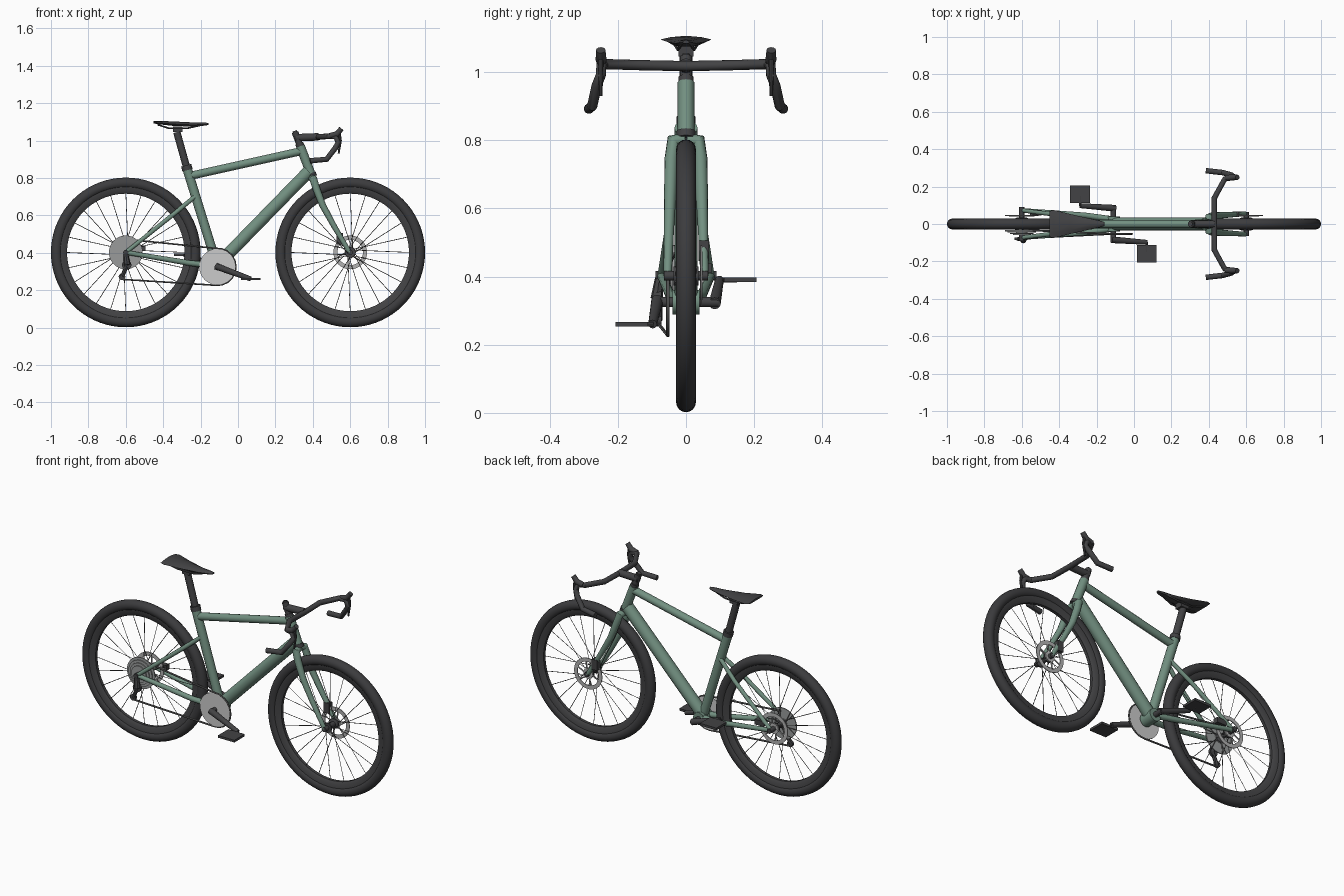
import bpy, bmesh, math
from mathutils import Vector

if "Cube" in bpy.data.objects:
    bpy.data.objects.remove(bpy.data.objects["Cube"])


def material(name, r, g, b):
    m = bpy.data.materials.new(name)
    m.use_nodes = True
    m.diffuse_color = (r, g, b, 1)
    bsdf = next(n for n in m.node_tree.nodes if n.type == 'BSDF_PRINCIPLED')
    bsdf.inputs["Base Color"].default_value = (r, g, b, 1)
    return m


GREEN = material("sage green paint", .17, .28, .22)
RUBBER = material("tyre rubber", .045, .045, .048)
BLACK = material("black parts", .055, .055, .058)
GREY = material("cassette grey", .32, .33, .33)
SILVER = material("chainring silver", .6, .6, .6)
STEEL = material("rotor steel", .45, .45, .45)
CHAIN = material("chain grey", .13, .13, .13)


def finish(obj, mat):
    obj.data.materials.clear()
    obj.data.materials.append(mat)
    bpy.ops.object.select_all(action='DESELECT')
    obj.select_set(True)
    bpy.context.view_layer.objects.active = obj
    bpy.ops.object.shade_smooth_by_angle(angle=math.radians(35))
    return obj


def mesh_object(name, bm, mat):
    bmesh.ops.recalc_face_normals(bm, faces=bm.faces)
    me = bpy.data.meshes.new(name)
    bm.to_mesh(me)
    bm.free()
    obj = bpy.data.objects.new(name, me)
    bpy.context.collection.objects.link(obj)
    return finish(obj, mat)


def tubes(name, paths, radius, mat, res=4):
    """Round tubes along one or more paths; radius is a number or a list per point."""
    cu = bpy.data.curves.new(name, 'CURVE')
    cu.dimensions = '3D'
    cu.bevel_depth = 1
    cu.bevel_resolution = res
    cu.use_fill_caps = True
    for pts in paths:
        sp = cu.splines.new('POLY')
        sp.points.add(len(pts) - 1)
        for i, p in enumerate(pts):
            sp.points[i].co = (*p, 1)
            sp.points[i].radius = radius[i] if isinstance(radius, list) else radius
    obj = bpy.data.objects.new(name, cu)
    bpy.context.collection.objects.link(obj)
    bpy.ops.object.select_all(action='DESELECT')
    obj.select_set(True)
    bpy.context.view_layer.objects.active = obj
    bpy.ops.object.convert(target='MESH')
    return finish(bpy.context.view_layer.objects.active, mat)


def lathe(name, profile, centre, mat, steps=48, closed=True):
    """Spin a (radius, y) profile about the y axis."""
    bm = bmesh.new()
    vs = [bm.verts.new((r, y, 0)) for r, y in profile]
    es = [bm.edges.new((a, b)) for a, b in zip(vs, vs[1:])]
    if closed:
        es.append(bm.edges.new((vs[-1], vs[0])))
    bmesh.ops.spin(bm, geom=vs + es, cent=(0, 0, 0), axis=(0, 1, 0),
                   angle=math.tau, steps=steps, use_merge=True)
    bmesh.ops.remove_doubles(bm, verts=bm.verts, dist=1e-5)
    bmesh.ops.translate(bm, verts=bm.verts, vec=centre)
    return mesh_object(name, bm, mat)


def disc(name, r, y0, y1, x, z, mat, steps=32):
    return lathe(name, [(0, y0), (r, y0), (r, y1), (0, y1)], (x, 0, z), mat, steps, False)


def box(name, size, centre, mat):
    bm = bmesh.new()
    bmesh.ops.create_cube(bm, size=1)
    bmesh.ops.scale(bm, vec=size, verts=bm.verts)
    bmesh.ops.translate(bm, vec=centre, verts=bm.verts)
    return mesh_object(name, bm, mat)


def polar(x, z, r, a, y=0):
    return (x + r * math.cos(a), y, z + r * math.sin(a))


def mirrored(pts):
    return [[(x, s * y, z) for x, y, z in pts] for s in (-1, 1)]


AXLE_Z, WHEEL_X = .402, .6

# Wheels with tyre, rim, spokes, hub and brake rotor
for label, x, half in (("front", WHEEL_X, .055), ("rear", -WHEEL_X, .08)):
    c = (x, 0, AXLE_Z)
    ring = [(.371 + .029 * math.cos(math.tau * i / 16), .029 * math.sin(math.tau * i / 16))
            for i in range(16)]
    lathe(label + "_tyre", ring, c, RUBBER, 72)
    lathe(label + "_rim", [(.352, -.02), (.328, -.018), (.314, -.009),
                           (.314, .009), (.328, .018), (.352, .02)], c, BLACK, 72)
    spokes = []
    for i in range(24):
        a = math.tau * i / 24
        side = 1 if i % 2 else -1
        lean = .5 if i % 4 < 2 else -.5
        spokes.append([polar(x, AXLE_Z, .026, a + lean, .03 * side),
                       polar(x, AXLE_Z, .318, a, .004 * side)])
    tubes(label + "_spokes", spokes, .0018, CHAIN, 0)
    lathe(label + "_hub", [(0, -.036), (.028, -.036), (.028, -.028), (.015, -.022),
                           (.015, .022), (.028, .028), (.028, .036), (0, .036)],
          c, BLACK, 24, False)
    disc(label + "_axle", .014, -half - .01, half + .01, x, AXLE_Z, BLACK, 16)
    lathe(label + "_rotor", [(.09, .043), (.09, .047), (.068, .047), (.068, .043)], c, STEEL)
    arms = [[polar(x, AXLE_Z, .02, math.tau * i / 6, .045),
             polar(x, AXLE_Z, .072, math.tau * i / 6 + .35, .045)] for i in range(6)]
    tubes(label + "_rotor_arms", arms, .004, STEEL, 1)
    disc(label + "_rotor_carrier", .03, .042, .048, x, AXLE_Z, STEEL, 24)

# Brake calipers
box("front_caliper", (.035, .03, .06), (.545, .052, .475), BLACK)
box("rear_caliper", (.06, .03, .03), (-.525, .06, .425), BLACK)

# Frame
BB = Vector((-.11, 0, .325))


def head(z):
    """Point on the steering axis at a height."""
    return (.335 - (z - .965) * .38, 0, z)


tubes("seat_tube", [[BB, (-.275, 0, .858)]], .025, GREEN)
tubes("top_tube", [[(-.262, 0, .81), (.345, 0, .945)]], .0215, GREEN)
tubes("down_tube", [[(-.1, 0, .345), (.378, 0, .835)]], .034, GREEN, 5)
tubes("head_tube", [[head(.81), head(.97)]], .0245, GREEN)
disc("bottom_bracket_shell", .036, -.04, .04, BB.x, BB.z, GREEN)
tubes("chainstays", mirrored([(-.12, .025, .33), (-.26, .046, .345), (-.6, .073, AXLE_Z)]),
      [.017, .015, .012], GREEN)
tubes("seatstays", mirrored([(-.225, .012, .705), (-.34, .04, .61), (-.6, .073, AXLE_Z)]),
      [.012, .012, .011], GREEN)

# Fork
tubes("fork_legs", mirrored([(.395, .006, .8), (.402, .038, .797), (.418, .043, .745),
                             (.452, .046, .655), (.515, .05, .54), (.597, .054, AXLE_Z)]),
      [.02, .021, .02, .018, .015, .012], GREEN)
tubes("lower_headset", [[head(.805), head(.825)]], .028, BLACK)
tubes("upper_headset", [[head(.968), head(.985)]], .022, BLACK)

# Seatpost and saddle
tubes("seatpost", [[(-.27, 0, .84), (-.327, 0, 1.045)]], .0195, BLACK)
tubes("seat_collar", [[(-.27, 0, .842), (-.277, 0, .868)]], .028, BLACK)
box("saddle_clamp", (.05, .045, .03), (-.322, 0, 1.06), BLACK)
tubes("saddle_rails", mirrored([(-.43, .035, 1.085), (-.37, .024, 1.066), (-.27, .024, 1.066),
                                (-.18, .008, 1.086)]), .005, BLACK, 1)
bm = bmesh.new()
loops = []
for x, w, z, drop in ((-.452, .068, 1.104, .012), (-.43, .075, 1.106, .018),
                      (-.34, .053, 1.102, .024), (-.24, .03, 1.097, .022),
                      (-.175, .016, 1.096, .016), (-.158, .01, 1.094, .01)):
    top = [(x, w * t, z - drop * .6 * t * t) for t in (-1, -.6, 0, .6, 1)]
    under = [(x, w * t, z - drop) for t in (.7, 0, -.7)]
    loops.append([bm.verts.new(p) for p in top + under])
for a, b in zip(loops, loops[1:]):
    for i in range(len(a)):
        j = (i + 1) % len(a)
        bm.faces.new((a[i], a[j], b[j], b[i]))
bm.faces.new(loops[0])
bm.faces.new(loops[-1])
mesh_object("saddle", bm, BLACK)

# Stem and drop handlebar
tubes("steerer", [[head(.98), head(1.045)]], .018, BLACK)
tubes("stem_cap", [[head(1.04), head(1.052)]], .012, BLACK)
tubes("stem", [[(.305, 0, 1.015), (.43, 0, 1.02)]], .02, BLACK)
tubes("handlebar", mirrored([(.43, 0, 1.017), (.43, .14, 1.02), (.485, .24, 1.023),
                             (.522, .248, 1.02), (.536, .25, .99), (.52, .262, .96),
                             (.474, .275, .9), (.385, .285, .892)]), .015, BLACK)
tubes("brake_hoods", mirrored([(.49, .247, 1.025), (.53, .249, 1.035), (.553, .25, 1.064)]),
      [.015, .016, .014], BLACK)
tubes("brake_levers", mirrored([(.54, .25, 1.05), (.548, .25, 1.0), (.538, .25, .93)]),
      [.008, .007, .005], BLACK, 2)

# Cranks, pedals and chainring
disc("crank_axle", .015, -.095, .095, BB.x, BB.z, BLACK, 16)
disc("chainring", .097, -.056, -.05, BB.x, BB.z, SILVER, 64)
for label, s in (("drive", 1), ("left", -1)):
    px, pz = BB.x + s * .178, BB.z - s * .065
    tubes(label + "_crank", [[(BB.x - s * .01, -s * .084, BB.z + s * .004), (px, -s * .098, pz)]],
          [.018, .013], BLACK)
    tubes(label + "_pedal_axle", [[(px, -s * .095, pz), (px, -s * .15, pz)]], .007, BLACK, 2)
    box(label + "_pedal", (.106, .095, .013), (px, -s * .159, pz), BLACK)

# Cassette
for i, r in enumerate((.09, .076, .062, .048)):
    y = -.036 - i * .007
    disc("cassette_cog_%d" % (i + 1), r, y - .003, y + .003, -WHEEL_X, AXLE_Z, GREY, 48)
disc("cassette_core", .03, -.06, -.03, -WHEEL_X, AXLE_Z, GREY, 24)

# Rear derailleur and chain
tubes("derailleur_arm", [[(-.6, -.078, .395), (-.592, -.086, .335)]], [.013, .018], BLACK, 2)
tubes("derailleur_cage", [[(-.592, -.08, .335), (-.62, -.08, .272)]], .011, BLACK, 2)
disc("upper_jockey", .025, -.086, -.072, -.595, .335, BLACK, 20)
disc("lower_jockey", .018, -.086, -.072, -.62, .272, BLACK, 20)
wrap = [polar(BB.x, BB.z, .099, math.radians(95 - i * 19), -.053) for i in range(11)]
tubes("chain", [[(-.59, -.032, .472)] + wrap + [(-.62, -.078, .258)]], .005, CHAIN, 1)
